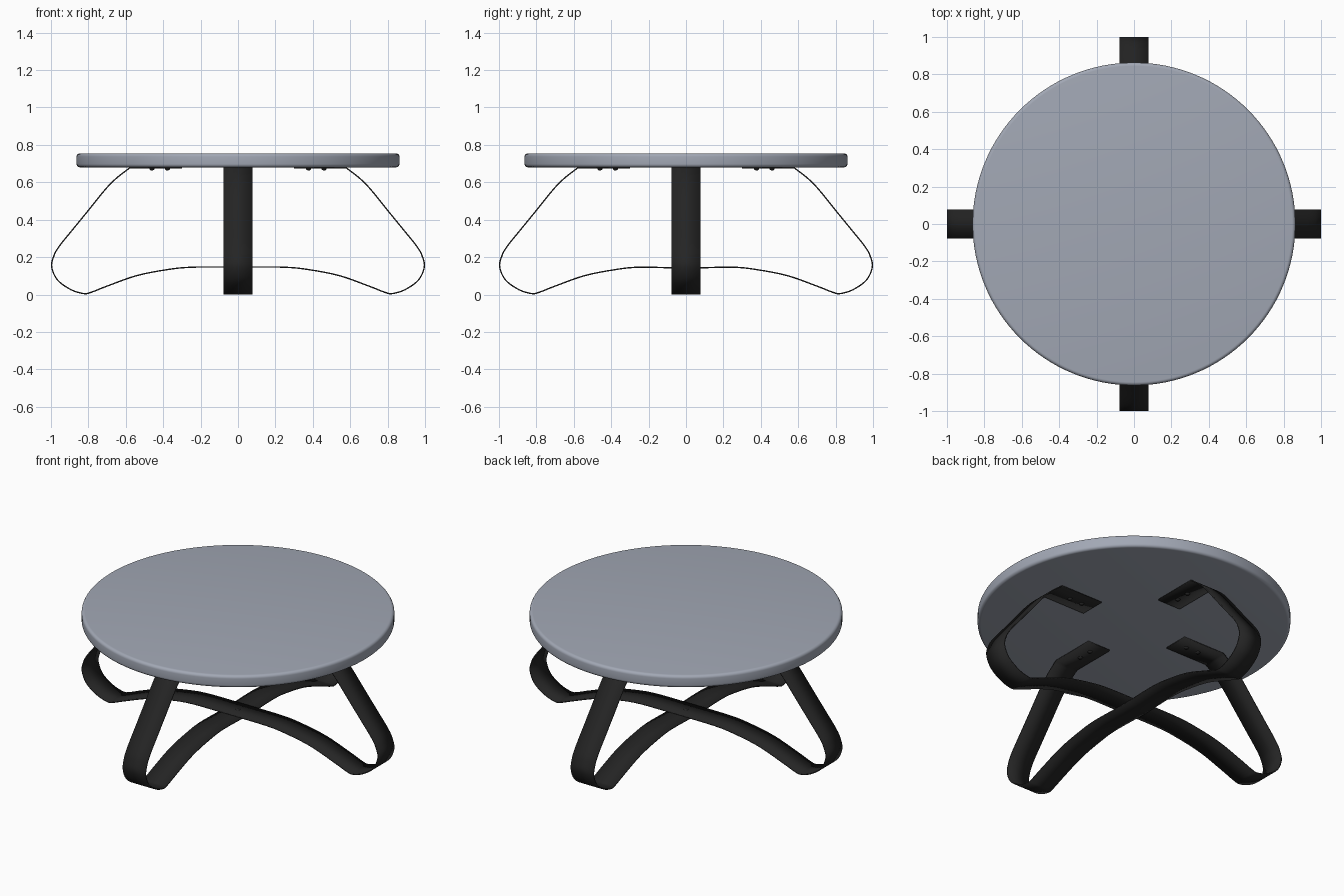
import bpy, bmesh, math
from mathutils import Vector, Matrix

if "Cube" in bpy.data.objects:
    bpy.data.objects.remove(bpy.data.objects["Cube"])


def material(name, rgb, rough):
    m = bpy.data.materials.new(name)
    m.use_nodes = True
    m.diffuse_color = (*rgb, 1)
    b = m.node_tree.nodes["Principled BSDF"]
    b.inputs["Base Color"].default_value = (*rgb, 1)
    b.inputs["Roughness"].default_value = rough
    return m


GREY = material("blue grey top", (0.36, 0.39, 0.46), 0.5)
BLACK = material("black steel", (0.018, 0.018, 0.018), 0.5)


def finish(bm, name, mat, angle=40):
    bmesh.ops.recalc_face_normals(bm, faces=bm.faces)
    me = bpy.data.meshes.new(name)
    bm.to_mesh(me)
    bm.free()
    me.materials.append(mat)
    ob = bpy.data.objects.new(name, me)
    bpy.context.collection.objects.link(ob)
    bpy.ops.object.select_all(action="DESELECT")
    ob.select_set(True)
    bpy.context.view_layer.objects.active = ob
    bpy.ops.object.shade_smooth_by_angle(angle=math.radians(angle))
    return ob


def spline(points, steps=6):
    """Catmull-Rom curve through the points."""
    p = [Vector(q) for q in points]
    p = [2 * p[0] - p[1]] + p + [2 * p[-1] - p[-2]]
    out = []
    for a, b, c, d in zip(p, p[1:], p[2:], p[3:]):
        for i in range(steps):
            t = i / steps
            out.append(0.5 * (2 * b + (c - a) * t + (2 * a - 5 * b + 4 * c - d) * t * t
                              + (3 * b - a - 3 * c + d) * t ** 3))
    return out + [p[-2]]


# Round table top with softened rims
bm = bmesh.new()
bmesh.ops.create_cone(bm, cap_ends=True, segments=128, radius1=0.863, radius2=0.863,
                      depth=0.075, matrix=Matrix.Translation((0, 0, 0.7175)))
rims = [e for e in bm.edges if abs(e.verts[0].co.z - e.verts[1].co.z) < 0.001]
bmesh.ops.bevel(bm, geom=rims, offset=0.018, segments=5, profile=0.5, affect="EDGES")
finish(bm, "table_top", GREY)

# Bent flat straps: each makes two opposite legs, meeting at the centre
WIDTH, THICK = 0.154, 0.007
bend = [(0.58, 0.676), (0.65, 0.622), (0.711, 0.56), (0.80, 0.45), (0.88, 0.352), (0.955, 0.259),
        (0.985, 0.205), (0.996, 0.147), (0.965, 0.078), (0.895, 0.027), (0.825, 0.005),
        (0.785, 0.012), (0.70, 0.045), (0.545, 0.1), (0.385, 0.132), (0.246, 0.146)]


def strap(name, centre_z, turn):
    half = [Vector((0.30, 0.676))] + spline(bend + [(0, centre_z)])
    path = half + [Vector((-p.x, p.y)) for p in reversed(half[:-1])]
    bm = bmesh.new()
    rows = [[bm.verts.new((p.x, s * WIDTH / 2, p.y)) for s in (-1, 1)] for p in path]
    for (a, b), (c, d) in zip(rows, rows[1:]):
        bm.faces.new((a, b, d, c))
    bmesh.ops.rotate(bm, verts=bm.verts, matrix=Matrix.Rotation(turn, 3, "Z"))
    ob = finish(bm, name, BLACK)
    mod = ob.modifiers.new("thickness", "SOLIDIFY")
    mod.thickness, mod.offset = THICK, 0


strap("side_leg_strap", 0.147, 0)
strap("front_back_leg_strap", 0.14, math.pi / 2)


# Domed fixings
def dome(name, x, y, z, radius, height):
    bm = bmesh.new()
    m = Matrix.Translation((x, y, z)) @ Matrix.Diagonal((radius, radius, height, 1))
    bmesh.ops.create_uvsphere(bm, u_segments=16, v_segments=8, radius=1, matrix=m)
    finish(bm, name, BLACK)


for i, side in enumerate(("left", "back", "right", "front")):
    for part, r in (("inner", 0.377), ("outer", 0.46)):
        a = i * math.pi / 2
        dome(f"{side}_{part}_screw", r * math.cos(a), r * math.sin(a), 0.673, 0.014, 0.01)
dome("centre_bolt", 0, 0, 0.149, 0.014, 0.006)
